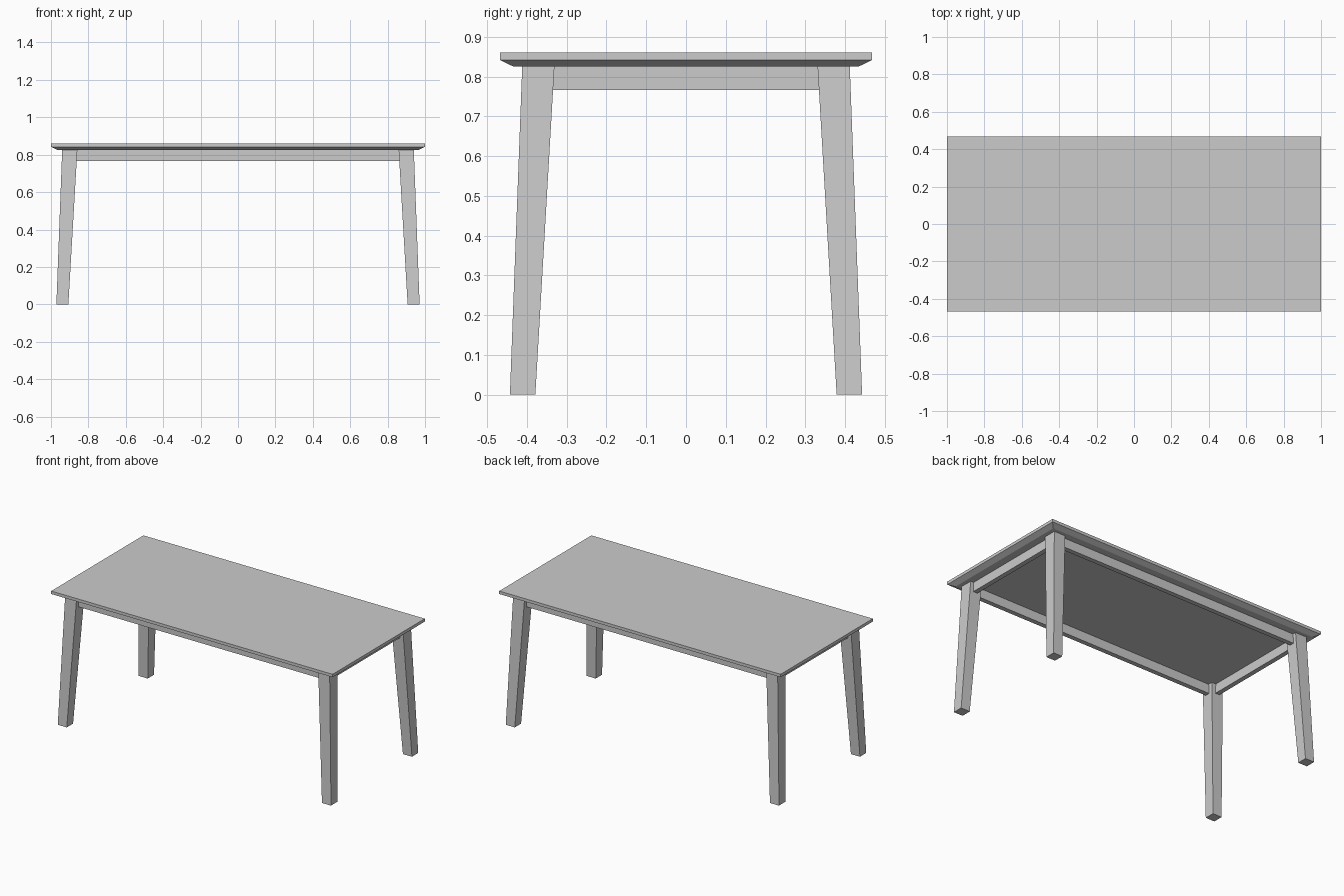
import bpy
import bmesh

cube = bpy.data.objects.get("Cube")
if cube:
    bpy.data.objects.remove(cube, do_unlink=True)

grey = bpy.data.materials.new("plain grey")
grey.use_nodes = True
colour = (0.6, 0.6, 0.6, 1)
grey.diffuse_color = colour
grey.node_tree.nodes["Principled BSDF"].inputs["Base Color"].default_value = colour

TOP, EDGE, UNDER, RAIL = 0.861, 0.842, 0.826, 0.767


def loft(name, sections):
    """Solid through stacked rectangles (x0, x1, y0, y1, z), listed upwards."""
    bm = bmesh.new()
    rings = [[bm.verts.new(p) for p in
              ((x0, y0, z), (x1, y0, z), (x1, y1, z), (x0, y1, z))]
             for x0, x1, y0, y1, z in sections]
    bm.faces.new(rings[0][::-1])
    bm.faces.new(rings[-1])
    for low, high in zip(rings, rings[1:]):
        for i in range(4):
            j = (i + 1) % 4
            bm.faces.new((low[i], low[j], high[j], high[i]))
    bmesh.ops.recalc_face_normals(bm, faces=bm.faces)
    mesh = bpy.data.meshes.new(name)
    bm.to_mesh(mesh)
    bm.free()
    mesh.materials.append(grey)
    obj = bpy.data.objects.new(name, mesh)
    bpy.context.collection.objects.link(obj)


def span(a, b, sign):
    """Range a to b, mirrored when sign is negative."""
    return sorted((a * sign, b * sign))


# Tabletop with an undercut edge
loft("tabletop", [(-0.967, 0.967, -0.435, 0.435, UNDER),
                  (-1, 1, -0.468, 0.468, EDGE),
                  (-1, 1, -0.468, 0.468, TOP)])

# Splayed, tapered legs
for side, sx in (("left", 1), ("right", -1)):
    for end, sy in (("front", -1), ("back", 1)):
        loft(f"{end}_{side}_leg",
             [(*span(0.907, 0.971, sx), *span(0.379, 0.443, sy), 0),
              (*span(0.859, 0.94, sx), *span(0.331, 0.412, sy), UNDER)])

# Rails between the legs, set back from their outer faces
for name, s in (("front_rail", -1), ("back_rail", 1)):
    y = span(0.36, 0.39, s)
    loft(name, [(-0.87, 0.87, *y, z) for z in (RAIL, UNDER)])
for name, s in (("left_rail", 1), ("right_rail", -1)):
    x = span(0.888, 0.918, s)
    loft(name, [(*x, -0.342, 0.342, z) for z in (RAIL, UNDER)])
